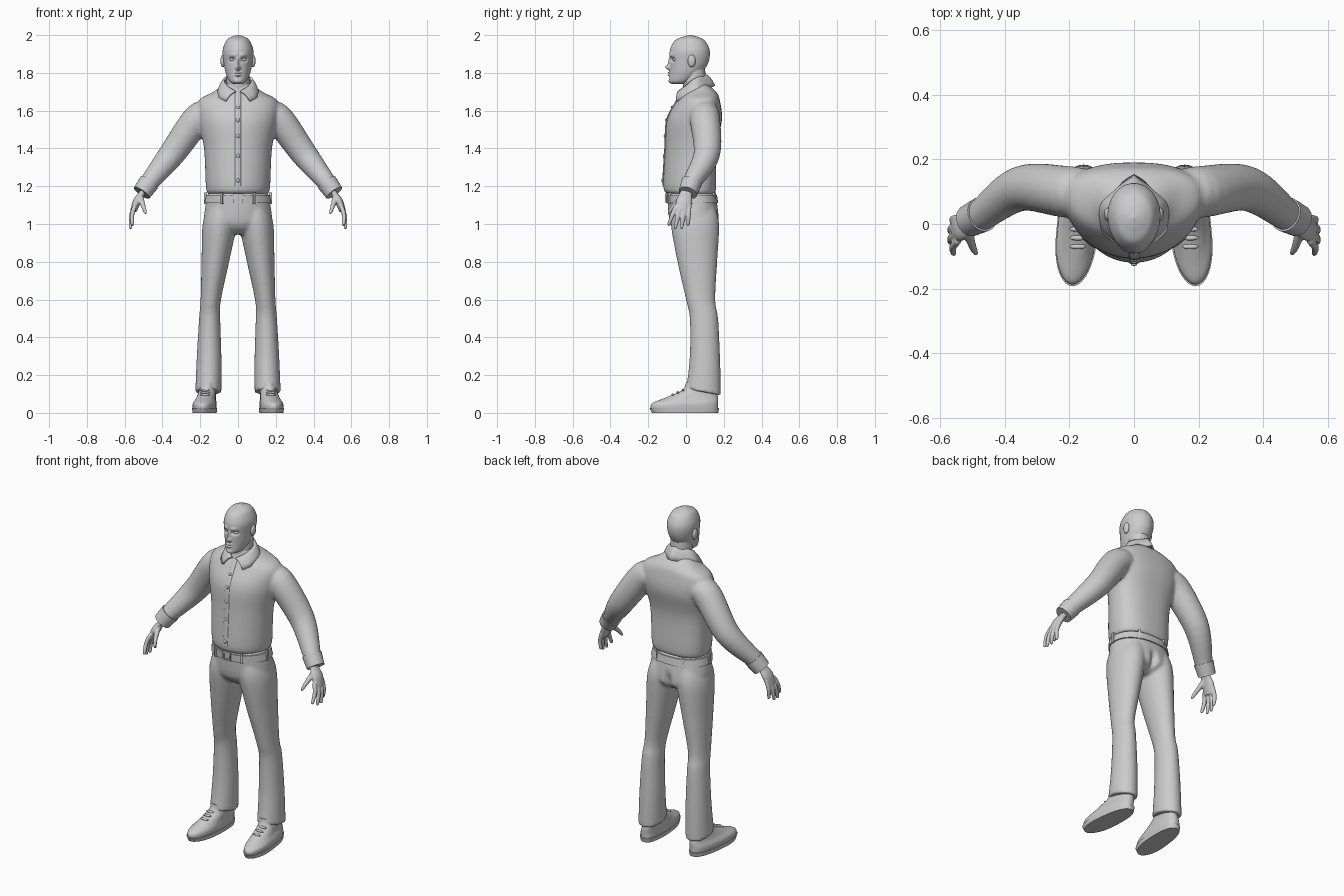
import bpy, bmesh, math
from mathutils import Vector, Matrix

cube = bpy.data.objects.get("Cube")
if cube:
    bpy.data.objects.remove(cube)

shade = (0.6, 0.6, 0.6, 1)
grey = bpy.data.materials.new("plain_grey")
grey.use_nodes = True
grey.diffuse_color = shade
grey.node_tree.nodes["Principled BSDF"].inputs["Base Color"].default_value = shade


def spline(rows, steps):
    """Smooth curve through rows of numbers."""
    out = []
    last = len(rows) - 1
    for i in range(last):
        before, start, end, after = (rows[max(0, min(last, i + k))] for k in (-1, 0, 1, 2))
        for step in range(steps):
            t = step / steps
            values = []
            for p, q, r, s in zip(before, start, end, after):
                leave, arrive = (r - p) / 2, (s - q) / 2
                bend = 3 * (r - q) - 2 * leave - arrive
                twist = 2 * (q - r) + leave + arrive
                values.append(q + t * (leave + t * (bend + t * twist)))
            out.append(values)
    return out + [list(rows[-1])]


def skin(bm, loops):
    """Bridge closed loops and cap both ends."""
    rings = [[bm.verts.new(point) for point in loop] for loop in loops]
    for lower, upper in zip(rings, rings[1:]):
        for i in range(len(lower)):
            bm.faces.new((lower[i - 1], lower[i], upper[i], upper[i - 1]))
    bm.faces.new(rings[0])
    bm.faces.new(rings[-1])


def stack(bm, rows, count=48, steps=6, side=1, power=2, widest=0.5, grow=0):
    """Horizontal oval sections: height, centre x, half width, front y, back y."""
    loops = []
    for z, centre, width, front, back in spline(rows, steps):
        middle = front + widest * (back - front)
        loop = []
        for i in range(count):
            angle = math.tau * i / count
            c, s = math.cos(angle), math.sin(angle)
            squash = 2 / power if s > 0 else 1
            depth = grow + (back - middle if s > 0 else middle - front)
            x = centre + (width + grow) * math.copysign(abs(c) ** squash, c)
            loop.append((side * x, middle + depth * math.copysign(abs(s) ** squash, s), z))
        loops.append(loop)
    skin(bm, loops)


def tube(bm, rows, count=24, steps=4, side=1, flat=1):
    """Oval sections square to a path: x, y, z, radius."""
    path = spline(rows, steps)
    loops = []
    for i, (x, y, z, radius) in enumerate(path):
        ahead, behind = path[min(i + 1, len(path) - 1)], path[max(i - 1, 0)]
        along = Vector(ahead[:3]) - Vector(behind[:3])
        across = along.cross((0, 1, 0)).normalized()
        other = across.cross(along).normalized()
        loop = []
        for k in range(count):
            angle = math.tau * k / count
            point = Vector((x, y, z)) + radius * (across * flat * math.cos(angle) + other * math.sin(angle))
            loop.append((side * point.x, point.y, point.z))
        loops.append(loop)
    skin(bm, loops)


def ball(bm, centre, size):
    place = Matrix.Translation(centre) @ Matrix.Diagonal((*size, 1))
    bmesh.ops.create_uvsphere(bm, u_segments=20, v_segments=12, radius=1, matrix=place)


def box(bm, centre, size, turn=0):
    place = Matrix.Translation(centre) @ Matrix.Rotation(turn, 4, "Z") @ Matrix.Diagonal((*size, 1))
    bmesh.ops.create_cube(bm, size=1, matrix=place)


def push(bm, centre, size, move):
    """Soft sculpt stroke in y, the same on both sides."""
    for vert in bm.verts:
        point = (abs(vert.co.x), vert.co.y, vert.co.z)
        distance = sum(((p - c) / r) ** 2 for p, c, r in zip(point, centre, size))
        if distance < 1:
            vert.co.y += move * (1 - distance) ** 2


def finish(name, bm, mirror=False, voxel=0):
    """Make the object, optionally mirrored and fused into one skin."""
    bmesh.ops.recalc_face_normals(bm, faces=bm.faces)
    mesh = bpy.data.meshes.new(name)
    bm.to_mesh(mesh)
    bm.free()
    mesh.materials.append(grey)
    ob = bpy.data.objects.new(name, mesh)
    bpy.context.collection.objects.link(ob)
    bpy.ops.object.select_all(action="DESELECT")
    ob.select_set(True)
    bpy.context.view_layer.objects.active = ob
    bpy.ops.object.shade_smooth_by_angle(angle=math.radians(45))
    if voxel:
        fuse = ob.modifiers.new("fuse", "REMESH")
        fuse.mode, fuse.voxel_size, fuse.use_smooth_shade = "VOXEL", voxel, True
        relax = ob.modifiers.new("relax", "SMOOTH")
        relax.factor, relax.iterations = 0.5, 4
    if mirror:
        ob.modifiers.new("mirror", "MIRROR").use_mirror_merge = False
    return ob


# Shirt: torso and sleeves fused
torso = [(1.16, 0, .16, -.1, .15), (1.2, 0, .17, -.12, .16), (1.4, 0, .18, -.11, .16), (1.55, 0, .21, -.1, .19),
         (1.65, 0, .21, -.05, .18), (1.7, 0, .13, -.02, .16), (1.75, 0, .06, -.01, .1)]
sleeve = [(.14, .1, 1.57, .07), (.21, .1, 1.56, .08), (.35, .11, 1.37, .07), (.47, .03, 1.22, .05), (.5, .01, 1.18, .045)]
bm = bmesh.new()
stack(bm, torso, power=2.5, widest=.58)
for side in (1, -1):
    tube(bm, sleeve, side=side, steps=6)
finish("shirt", bm, voxel=.009)

bm = bmesh.new()
tube(bm, [(.47, .03, 1.22, .055), (.51, .01, 1.165, .05)])
finish("cuffs", bm, mirror=True)

# Placket and buttons follow the shirt front
front_line = [(0, row[3], row[0], .005) for row in spline(torso, 5)[5:26]]
bm = bmesh.new()
tube(bm, front_line, count=12, steps=1, flat=3)
finish("placket", bm)
bm = bmesh.new()
for x, y, z, radius in front_line[1:16:3]:
    ball(bm, (x, y - radius, z), (.01, .005, .01))
finish("buttons", bm)

# Folded collar with pointed tips, from the upper edge to the lower edge
edges = [(0, .1, 1.79, 0, .15, 1.73), (.07, .05, 1.77, .1, .07, 1.7), (.055, 0, 1.73, .1, -.01, 1.67), (.01, -.04, 1.7, .065, -.05, 1.65)]
bm = bmesh.new()
strips = []
for row in spline(edges, 6):
    top, low = Vector(row[:3]), Vector(row[3:])
    strips.append([])
    for k in range(5):
        bulge = Vector((0, 0, .012 * math.sin(math.pi * k / 4)))
        strips[-1].append(bm.verts.new(top.lerp(low, k / 4) + bulge))
for a, b in zip(strips, strips[1:]):
    for k in range(4):
        bm.faces.new((a[k], b[k], b[k + 1], a[k + 1]))
collar = finish("collar", bm)
collar.modifiers.new("mirror", "MIRROR")
cloth = collar.modifiers.new("thickness", "SOLIDIFY")
cloth.thickness, cloth.offset = .011, 0

# Trousers: hips and legs fused, hems rising at the front
hips = [(1.165, 0, .16, -.1, .155), (1.03, 0, .18, -.09, .175), (.98, 0, .15, -.07, .165), (.945, 0, .08, -.03, .11)]
leg = [(1.1, .085, .07, -.07, .15), (1, .097, .09, -.08, .175), (.8, .12, .073, -.045, .165), (.6, .144, .054, 0, .155),
       (.5, .15, .056, .02, .17), (.3, .153, .065, .02, .18), (.11, .157, .069, 0, .185)]
bm = bmesh.new()
stack(bm, hips, power=2.3)
for side in (1, -1):
    stack(bm, leg, side=side)
for vert in bm.verts:
    vert.co.z += max(0, .2 - vert.co.z) * (.09 - vert.co.y) * 2
push(bm, (0, .19, 1), (.025, .1, .08), -.03)
finish("trousers", bm, voxel=.009)

# Belt, loops and buckle
bm = bmesh.new()
stack(bm, [row for row in spline(hips, 16) if 1.11 < row[0] < 1.16], steps=1, power=2.3, grow=.007)
finish("belt", bm)
bm = bmesh.new()
for k in range(6):
    angle = math.tau * k / 6
    box(bm, (.172 * math.cos(angle), .03 + .137 * math.sin(angle), 1.137), (.014, .012, .06), angle)
finish("belt_loops", bm)
bm = bmesh.new()
for side in (1, -1):
    box(bm, (.022 * side, -.105, 1.137), (.008, .012, .044))
    box(bm, (0, -.105, 1.137 + .02 * side), (.05, .012, .008))
finish("buckle", bm)

# Shoes: soles and uppers with toes turned out, and laces
sole = [(0, .175, .061, -.18, .17), (.025, .175, .064, -.193, .176)]
upper = [(.02, .175, .06, -.186, .17), (.05, .175, .06, -.18, .17), (.08, .17, .05, -.11, .17), (.12, .165, .044, -.02, .16), (.16, .16, .042, 0, .15)]
for name, rows in (("soles", sole), ("shoe_uppers", upper)):
    bm = bmesh.new()
    stack(bm, rows, power=2.5, widest=.4)
    for vert in bm.verts:
        vert.co.x -= .08 * vert.co.y
    finish(name, bm, mirror=True)
bm = bmesh.new()
for k in range(3):
    ball(bm, (.174, .027 * k - .07, .096 + .012 * k), (.026, .008, .007))
finish("laces", bm, mirror=True)

# Hands: palm, fingers and thumb fused
bm = bmesh.new()
tube(bm, [(.495, .015, 1.19, .03), (.51, 0, 1.16, .033), (.535, -.01, 1.12, .042), (.553, -.02, 1.07, .035)], flat=.5)
for k in range(4):
    spread = k - 1.5
    knuckle = Vector((.545, .023 * spread - .017, 1.1))
    tip = Vector((.57 - .005 * spread ** 2, .034 * spread - .04, .98 + .008 * spread ** 2))
    joint = knuckle.lerp(tip, .5) + Vector((.009, 0, 0))
    end = tip + (tip - joint) * .15
    tube(bm, [(*knuckle, .012), (*joint, .012), (*tip, .009), (*end, .003)], count=12)
tube(bm, [(.52, -.01, 1.15, .018), (.5, -.07, 1.09, .012), (.49, -.09, 1.06, .008), (.488, -.093, 1.052, .003)], count=12)
finish("hands", bm, mirror=True, voxel=.0045)

# Head: skull with sculpted sockets, brow, nose, lips and chin
skull = [(1.74, 0, .02, -.07, -.02), (1.755, 0, .045, -.087, .03), (1.8, 0, .065, -.085, .085), (1.86, 0, .077, -.085, .12),
         (1.92, 0, .081, -.085, .125), (1.97, 0, .062, -.06, .1), (1.99, 0, .037, -.02, .065), (2, 0, .004, .015, .025)]
bm = bmesh.new()
stack(bm, skull, count=96, steps=12, widest=.54)
push(bm, (.032, -.08, 1.87), (.027, .05, .018), .018)
push(bm, (.03, -.08, 1.895), (.035, .04, .015), -.006)
push(bm, (0, -.08, 1.85), (.012, .04, .04), -.011)
push(bm, (0, -.09, 1.828), (.022, .04, .02), -.02)
push(bm, (0, -.08, 1.755), (.03, .04, .018), -.005)
for height in (1.788, 1.801):
    push(bm, (0, -.08, height), (.027, .04, .009), -.012)
finish("head", bm)
bm = bmesh.new()
ball(bm, (.031, -.058, 1.87), (.014, .013, .009))
finish("eyes", bm, mirror=True)
bm = bmesh.new()
ball(bm, (.08, .03, 1.863), (.013, .021, .033))
finish("ears", bm, mirror=True)
bm = bmesh.new()
tube(bm, [(0, .05, 1.66, .063), (0, .04, 1.83, .06)])
finish("neck", bm)
